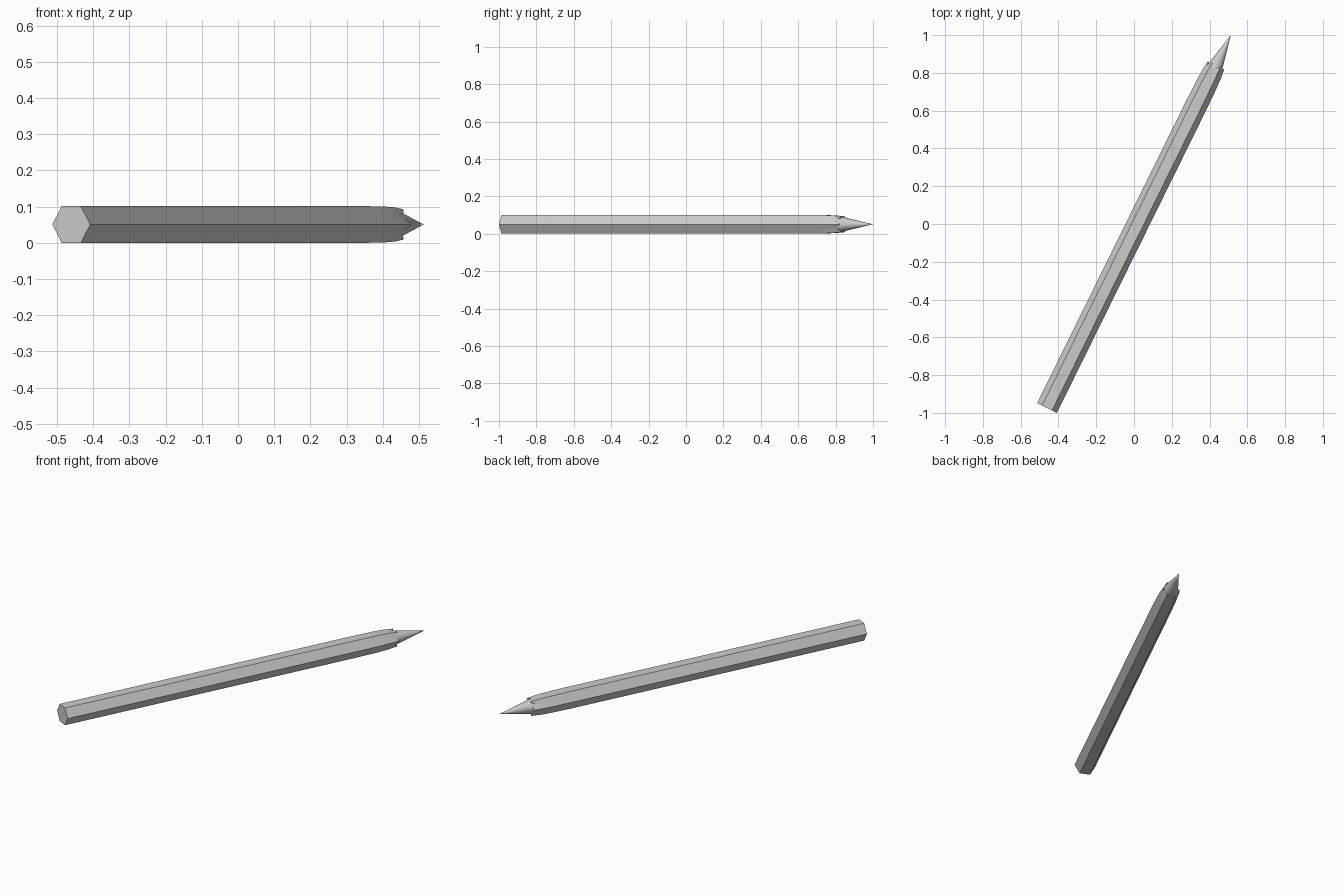
import bpy, bmesh
from math import cos, sin, pi, radians

if "Cube" in bpy.data.objects:
    bpy.data.objects.remove(bpy.data.objects["Cube"])

R = 0.0585           # hexagon corner radius
LENGTH = 2.201       # butt to tip
N = 48               # points around the shaft
TURN = radians(-26.25)
TIP = (0.513, 1.0, R * cos(pi / 6))


def hex_radius(a):
    """Unit hexagon outline with a corner on the x axis."""
    return cos(pi / 6) / cos((a % (pi / 3)) - pi / 6)


def loft(name, rings, cap_end, tip=None, smooth_angle=28):
    """Skin rings of points, lying along y with the pencil point at the origin."""
    bm = bmesh.new()
    loops = [[bm.verts.new(p) for p in ring] for ring in rings]
    for a, b in zip(loops, loops[1:]):
        for i in range(len(a)):
            j = (i + 1) % len(a)
            bm.faces.new((a[i], a[j], b[j], b[i]))
    bm.faces.new(loops[0])
    if cap_end:
        bm.faces.new(loops[-1])
    if tip:
        v = bm.verts.new(tip)
        last = loops[-1]
        for i in range(len(last)):
            bm.faces.new((last[i], last[(i + 1) % len(last)], v))
    bmesh.ops.recalc_face_normals(bm, faces=bm.faces)
    mesh = bpy.data.meshes.new(name)
    bm.to_mesh(mesh)
    bm.free()
    obj = bpy.data.objects.new(name, mesh)
    bpy.context.collection.objects.link(obj)
    obj.rotation_euler = (0, 0, TURN)
    obj.location = TIP
    bpy.ops.object.select_all(action='DESELECT')
    obj.select_set(True)
    bpy.context.view_layer.objects.active = obj
    bpy.ops.object.shade_smooth_by_angle(angle=radians(smooth_angle))
    return obj


def hex_ring(y, r, wave=0.0):
    """Hexagonal ring; wave pushes the corners forward and the flats back."""
    pts = []
    for i in range(N):
        a = 2 * pi * i / N
        q = r * hex_radius(a)
        pts.append((q * cos(a), y + wave * cos(6 * a), q * sin(a)))
    return pts


def round_ring(y, r, wave=0.0):
    return [(r * cos(2 * pi * i / N), y + wave * cos(12 * pi * i / N),
             r * sin(2 * pi * i / N)) for i in range(N)]


# Painted hexagonal shaft, easing in to a scalloped collar
loft("shaft", [
    hex_ring(-LENGTH, R),
    hex_ring(-0.42, R),
    hex_ring(-0.30, R * 0.975),
    hex_ring(-0.235, R * 0.93),
    hex_ring(-0.192, R * 0.83, 0.014),
    round_ring(-0.194, 0.038, 0.014),
], cap_end=True)

# Sharpened wood cone with lead point
loft("sharpened_point", [
    round_ring(-0.23, 0.044),
    round_ring(-0.20, 0.043),
    round_ring(-0.05, 0.0105),
], cap_end=False, tip=(0, 0, 0))
